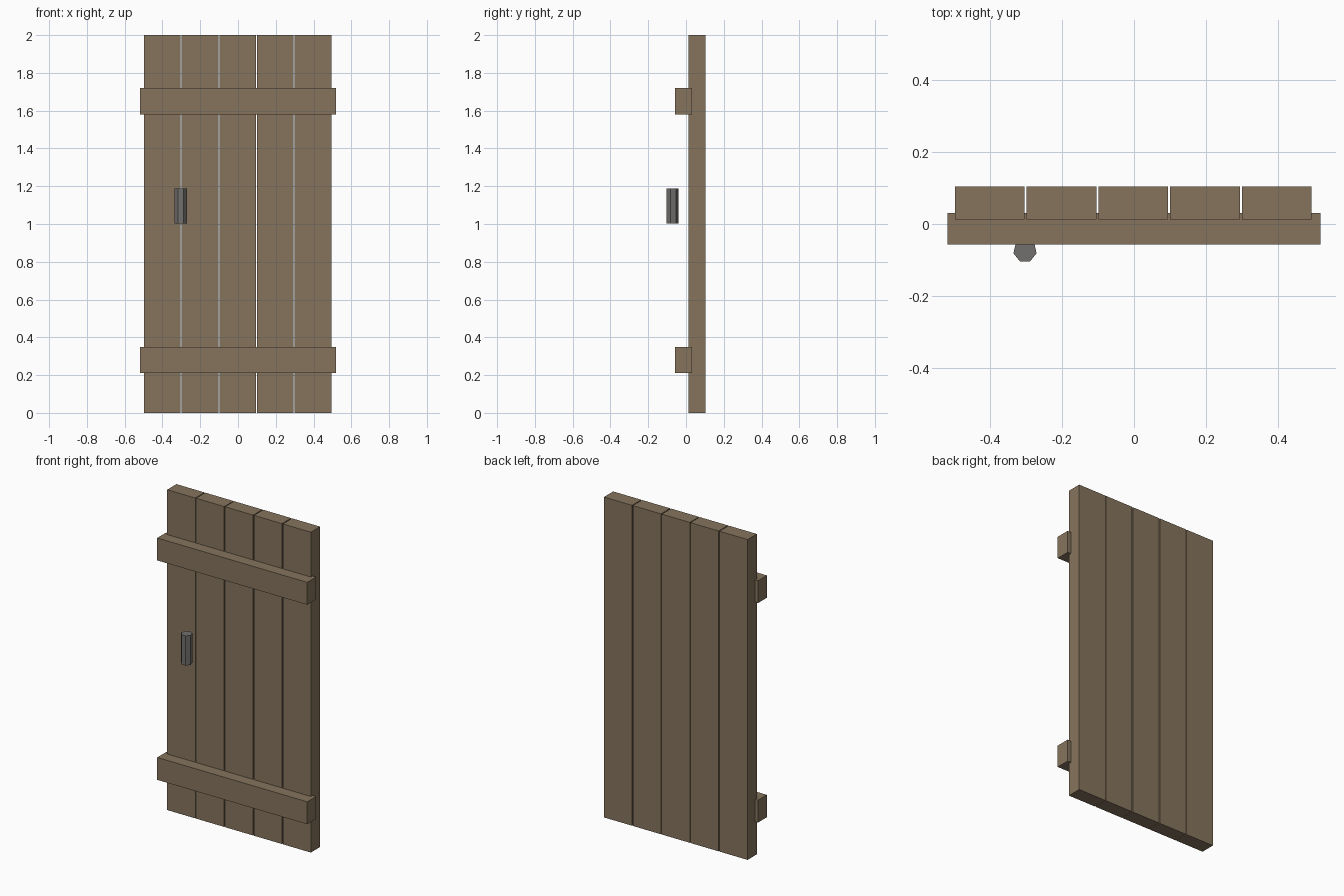
import bpy
import math

cube = bpy.data.objects.get("Cube")
if cube:
    bpy.data.objects.remove(cube, do_unlink=True)


def make_material(name, rgb):
    mat = bpy.data.materials.new(name)
    mat.use_nodes = True
    mat.diffuse_color = (*rgb, 1)
    mat.node_tree.nodes["Principled BSDF"].inputs["Base Color"].default_value = (*rgb, 1)
    return mat


wood = make_material("brown wood", (0.24, 0.175, 0.11))
iron = make_material("grey iron", (0.165, 0.16, 0.155))


def box(name, low, high, mat):
    """Box spanning two opposite corners."""
    centre = [(a + b) / 2 for a, b in zip(low, high)]
    bpy.ops.mesh.primitive_cube_add(size=1, location=centre)
    obj = bpy.context.object
    obj.name = name
    obj.scale = [b - a for a, b in zip(low, high)]
    bpy.ops.object.transform_apply(location=False, rotation=False, scale=True)
    obj.data.materials.append(mat)
    return obj


# Upright planks with narrow gaps between them
plank_width, pitch = 0.194, 0.1995
for i in range(5):
    left = -0.498 + i * pitch
    box(f"plank_{i + 1}", (left, 0.013, 0), (left + plank_width, 0.104, 2), wood)

# Cross battens, sunk slightly into the planks
for name, bottom in (("lower_batten", 0.21), ("upper_batten", 1.58)):
    box(name, (-0.518, -0.057, bottom), (0.518, 0.031, bottom + 0.14), wood)

# Seven-sided handle with one corner towards the door
bpy.ops.mesh.primitive_cylinder_add(vertices=7, radius=0.033, depth=0.185,
                                    location=(-0.303, -0.074, 1.095))
handle = bpy.context.object
handle.name = "handle"
handle.data.materials.append(iron)
